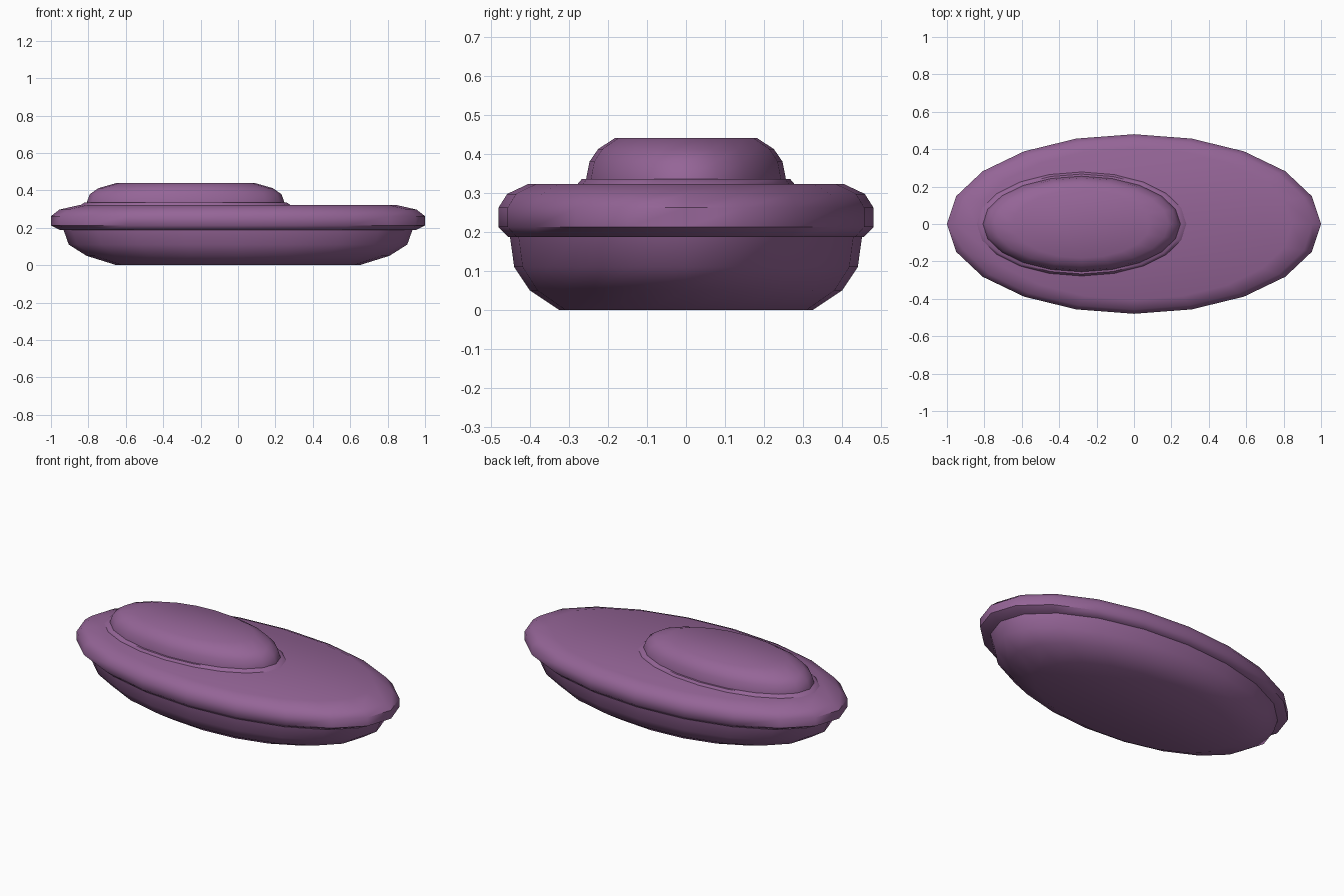
import bpy, bmesh, math

if "Cube" in bpy.data.objects:
    bpy.data.objects.remove(bpy.data.objects["Cube"])

SIDES = 20

mat = bpy.data.materials.new("plum")
mat.diffuse_color = (0.30, 0.13, 0.31, 1)
mat.use_nodes = True
mat.node_tree.nodes["Principled BSDF"].inputs["Base Color"].default_value = mat.diffuse_color


def oval_loft(name, rings, cx=0.0, angle=45):
    """Closed loft through elliptical rings given as (rx, ry, z)."""
    bm = bmesh.new()
    loops = []
    for rx, ry, z in rings:
        loops.append([bm.verts.new((cx + rx * math.cos(2 * math.pi * i / SIDES),
                                    ry * math.sin(2 * math.pi * i / SIDES), z))
                      for i in range(SIDES)])
    for a, b in zip(loops, loops[1:]):
        for i in range(SIDES):
            j = (i + 1) % SIDES
            bm.faces.new((a[i], a[j], b[j], b[i]))
    bm.faces.new(loops[0][::-1])
    bm.faces.new(loops[-1])
    mesh = bpy.data.meshes.new(name)
    bm.to_mesh(mesh)
    bm.free()
    mesh.materials.append(mat)
    obj = bpy.data.objects.new(name, mesh)
    bpy.context.collection.objects.link(obj)
    bpy.ops.object.select_all(action='DESELECT')
    obj.select_set(True)
    bpy.context.view_layer.objects.active = obj
    bpy.ops.object.shade_smooth_by_angle(angle=math.radians(angle))
    return obj


# lower bowl
oval_loft("lower_hull", [(0.65, 0.325, 0), (0.81, 0.40, 0.05),
                         (0.905, 0.44, 0.11), (0.935, 0.452, 0.195)])

# wide rounded rim with flat deck
oval_loft("rim_deck", [(0.95, 0.456, 0.187), (1.0, 0.48, 0.212),
                       (1.0, 0.48, 0.262), (0.955, 0.458, 0.297),
                       (0.845, 0.405, 0.322)], angle=50)

# thin collar around the raised dome
oval_loft("dome_collar", [(0.56, 0.28, 0.315), (0.56, 0.278, 0.322),
                          (0.54, 0.267, 0.335)], cx=-0.28)

# raised dome toward one end
oval_loft("dome", [(0.53, 0.257, 0.325), (0.527, 0.255, 0.34),
                   (0.512, 0.247, 0.38), (0.465, 0.225, 0.412),
                   (0.367, 0.182, 0.44)], cx=-0.28)
